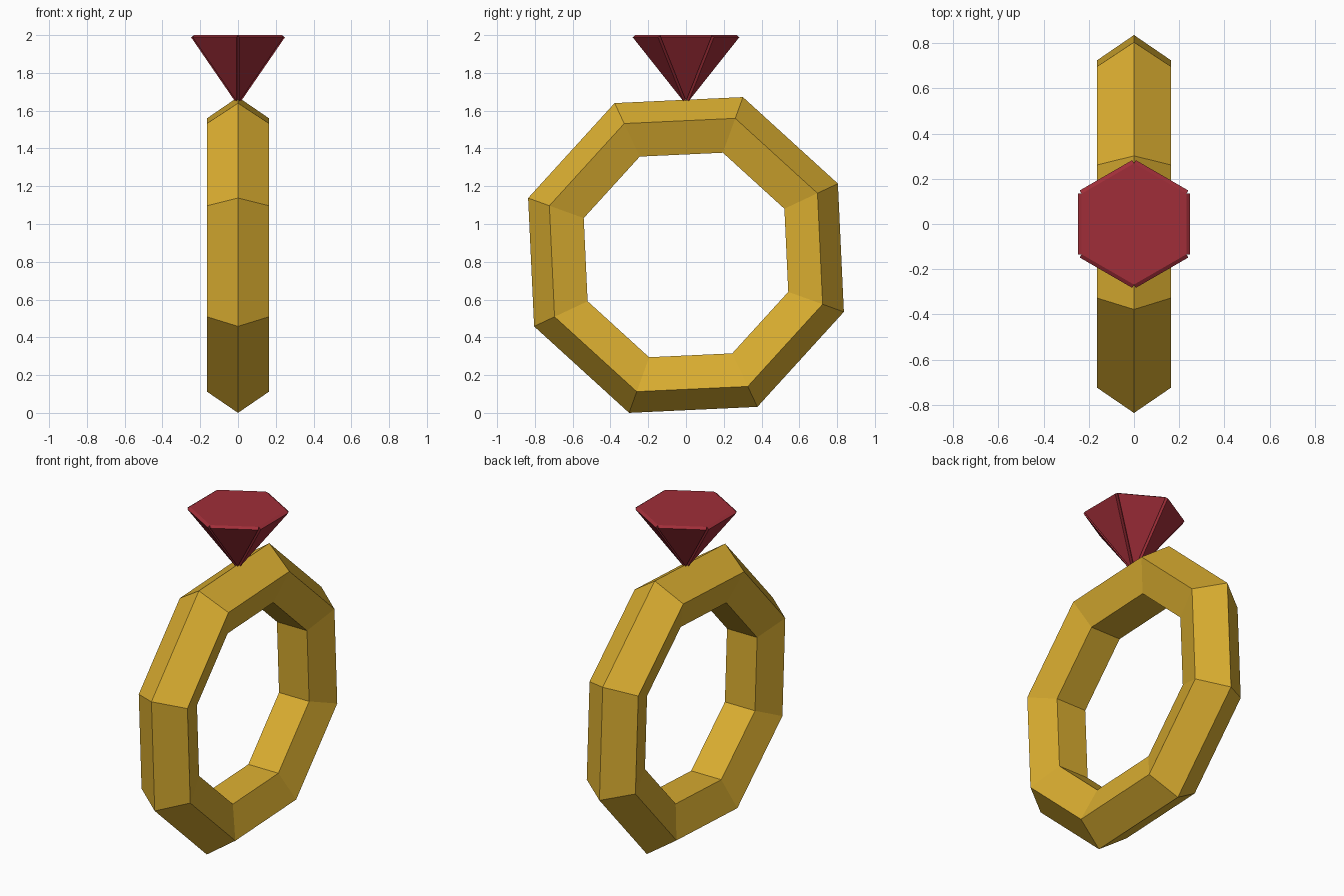
import bpy, bmesh, math
from mathutils import Vector

if "Cube" in bpy.data.objects:
    bpy.data.objects.remove(bpy.data.objects["Cube"])


def material(name, rgb):
    m = bpy.data.materials.new(name)
    m.diffuse_color = (*rgb, 1)
    m.use_nodes = True
    m.node_tree.nodes["Principled BSDF"].inputs["Base Color"].default_value = m.diffuse_color
    return m


def finish(name, bm, mat):
    bmesh.ops.recalc_face_normals(bm, faces=bm.faces)
    me = bpy.data.meshes.new(name)
    bm.to_mesh(me)
    bm.free()
    me.materials.append(mat)
    ob = bpy.data.objects.new(name, me)
    bpy.context.collection.objects.link(ob)


gold = material("gold", (0.70, 0.42, 0.03))
ruby = material("ruby red", (0.35, 0.027, 0.04))

# Band: eight-sided loop with a pentagonal section, ridge outwards
SEG, SIDES = 8, 5
MAJOR, MINOR, HEIGHT = 0.7155, 0.173, 0.836
bm = bmesh.new()
rings = []
for i in range(SEG):
    a = math.radians(25.17) + i * math.tau / SEG
    ring = []
    for j in range(SIDES):
        b = j * math.tau / SIDES
        r = MAJOR + MINOR * math.cos(b)
        ring.append(bm.verts.new((MINOR * math.sin(b), r * math.cos(a), HEIGHT + r * math.sin(a))))
    rings.append(ring)
for i in range(SEG):
    p, q = rings[i], rings[(i + 1) % SEG]
    for j in range(SIDES):
        k = (j + 1) % SIDES
        bm.faces.new((p[j], q[j], q[k], p[k]))
finish("ring_band", bm, gold)

# Gem: inverted six-sided cone, each slanted facet raised outwards as a plate
RADIUS, TOP, TIP, RAISE = 0.268, 2.0, 1.662, 0.02
bm = bmesh.new()
rim = [bm.verts.new((RADIUS * math.sin(i * math.tau / 6), RADIUS * math.cos(i * math.tau / 6), TOP))
       for i in range(6)]
tip = bm.verts.new((0, 0, TIP))
bm.faces.new(rim)
facets = [bm.faces.new((rim[i], rim[(i + 1) % 6], tip)) for i in range(6)]
bmesh.ops.recalc_face_normals(bm, faces=bm.faces)
bmesh.ops.inset_individual(bm, faces=facets, thickness=0, depth=0)
for f in facets:
    f.normal_update()
offsets = []
for f in facets:
    c = [v.co for v in f.verts]
    n = (c[1] - c[0]).cross(c[2] - c[0]).normalized()
    if n.z > 0:
        n = -n
    offsets.append((f, n * RAISE))
for f, off in offsets:
    bmesh.ops.translate(bm, verts=list(f.verts), vec=Vector(off))
finish("gem", bm, ruby)
